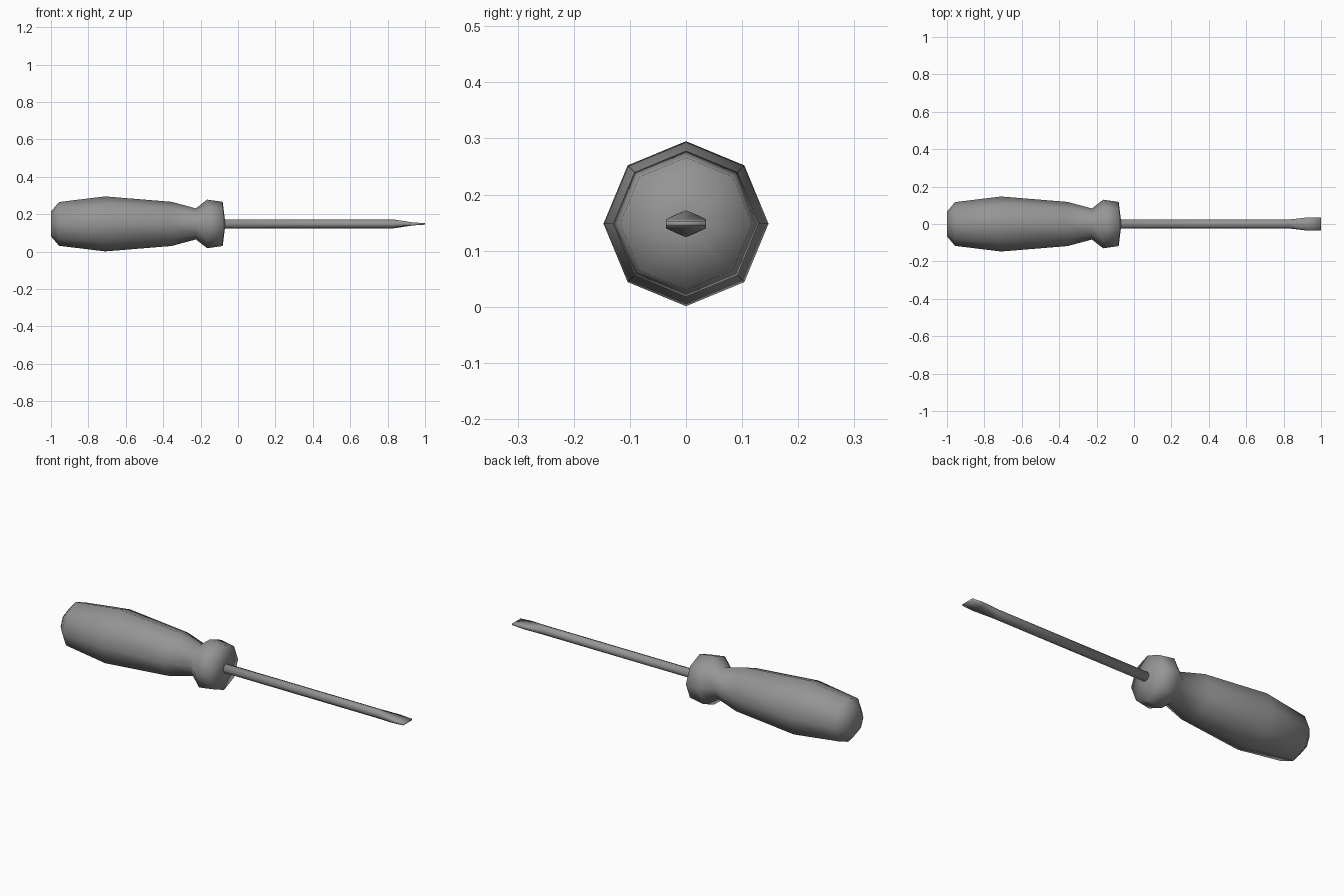
import bpy
import bmesh
from math import sin, cos, pi

cube = bpy.data.objects.get("Cube")
if cube:
    bpy.data.objects.remove(cube, do_unlink=True)

AXIS_Z = 0.148
SIDES = 8

grey = bpy.data.materials.new("mid grey")
grey.use_nodes = True
colour = (0.3, 0.3, 0.3, 1)
grey.diffuse_color = colour
grey.node_tree.nodes["Principled BSDF"].inputs["Base Color"].default_value = colour


def octagon(radius):
    """Cross-section with a corner pointing up."""
    return [(radius * cos(2 * pi * i / SIDES), radius * sin(2 * pi * i / SIDES))
            for i in range(SIDES)]


def blade(width, thick):
    """Flat rectangle with the same corner count as the octagon."""
    sign = lambda v: 0 if abs(v) < 0.01 else (1 if v > 0 else -1)
    return [(width * sign(y), thick * sign(z)) for y, z in octagon(1)]


def loft(name, sections):
    """Skin (x, cross-section) pairs along x and cap both ends."""
    bm = bmesh.new()
    rings = [[bm.verts.new((x, y, z + AXIS_Z)) for y, z in pts] for x, pts in sections]
    for a, b in zip(rings, rings[1:]):
        for i in range(SIDES):
            j = (i + 1) % SIDES
            bm.faces.new((a[i], a[j], b[j], b[i]))
    bm.faces.new(rings[0])
    bm.faces.new(rings[-1])
    bmesh.ops.recalc_face_normals(bm, faces=bm.faces)
    mesh = bpy.data.meshes.new(name)
    bm.to_mesh(mesh)
    bm.free()
    mesh.materials.append(grey)
    mesh.shade_smooth()
    obj = bpy.data.objects.new(name, mesh)
    bpy.context.collection.objects.link(obj)
    return obj


# Grip with rounded butt, narrow neck and flared collar
profile = [(-1.0, 0.066), (-0.957, 0.117), (-0.71, 0.147), (-0.355, 0.118),
           (-0.225, 0.083), (-0.165, 0.13), (-0.082, 0.118), (-0.07, 0.023)]
loft("handle", [(x, octagon(r)) for x, r in profile])

# Shaft flattening into a flared blade tip
loft("shaft_and_blade", [(-0.09, octagon(0.024)), (0.83, octagon(0.024)),
                         (0.935, blade(0.036, 0.008)), (1.0, blade(0.036, 0.004))])
